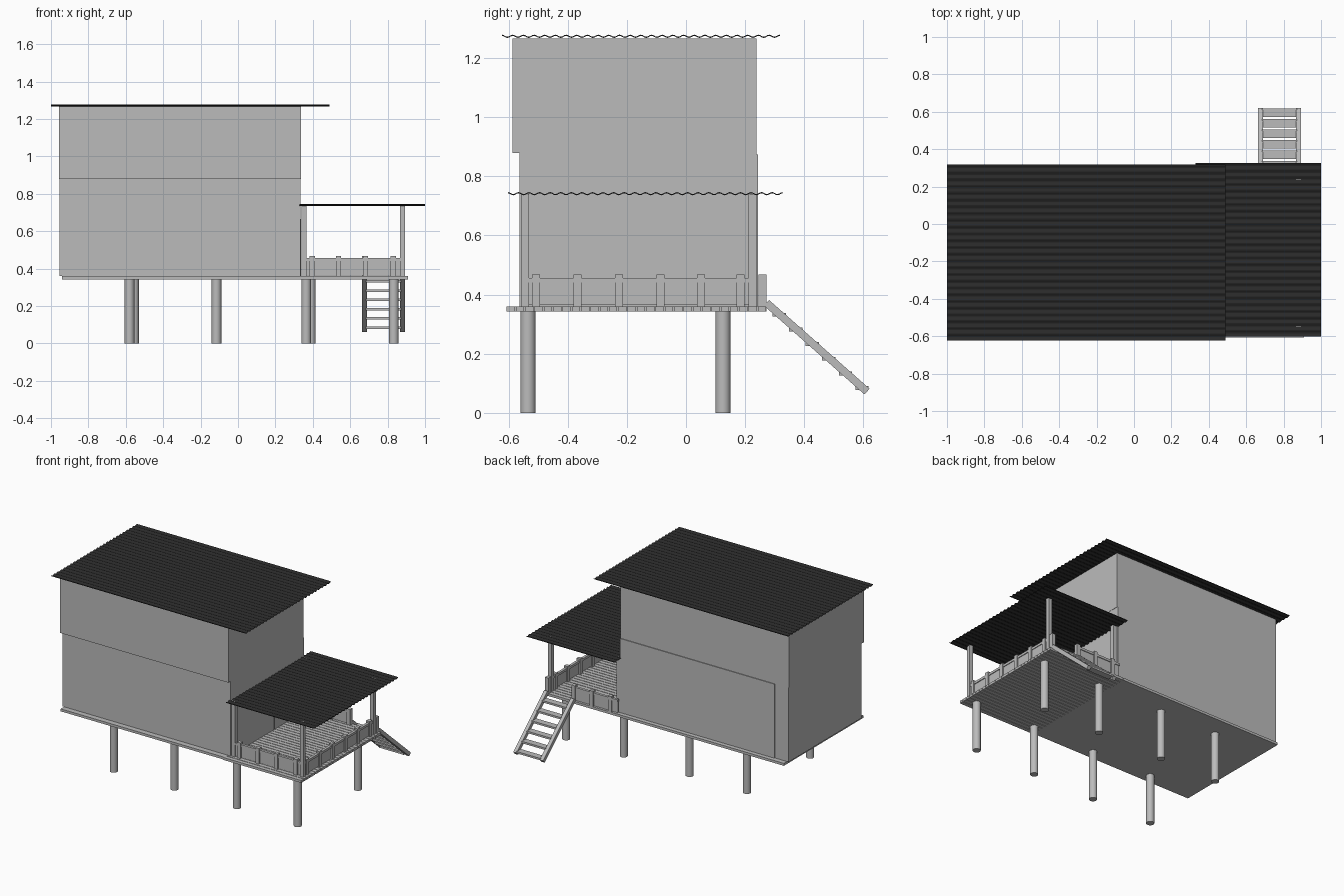
import bpy, bmesh, math
from mathutils import Matrix, Vector

if "Cube" in bpy.data.objects:
    bpy.data.objects.remove(bpy.data.objects["Cube"])


def material(name, v):
    m = bpy.data.materials.new(name)
    m.diffuse_color = (v, v, v, 1)
    m.use_nodes = True
    m.node_tree.nodes["Principled BSDF"].inputs["Base Color"].default_value = m.diffuse_color
    return m


GREY = material("weathered grey", 0.5)
DARK = material("dark roofing", 0.022)


def finish(name, bm, mat):
    bmesh.ops.recalc_face_normals(bm, faces=bm.faces)
    me = bpy.data.meshes.new(name)
    bm.to_mesh(me)
    bm.free()
    me.materials.append(mat)
    ob = bpy.data.objects.new(name, me)
    bpy.context.collection.objects.link(ob)
    return ob


def add_box(bm, x0, x1, y0, y1, z0, z1):
    m = Matrix.Translation(((x0 + x1) / 2, (y0 + y1) / 2, (z0 + z1) / 2))
    m = m @ Matrix.Diagonal((x1 - x0, y1 - y0, z1 - z0, 1))
    bmesh.ops.create_cube(bm, size=1, matrix=m)


def boxes(name, items, mat=GREY):
    bm = bmesh.new()
    for b in items:
        add_box(bm, *b)
    return finish(name, bm, mat)


def post(x, y, z0, z1, w):
    return (x - w / 2, x + w / 2, y - w / 2, y + w / 2, z0, z1)


# House body: overhanging upper storey, lower storey, raised back panel
boxes("upper_walls", [(-0.957, 0.337, -0.586, 0.238, 0.878, 1.266)])
boxes("lower_walls", [(-0.955, 0.335, -0.5625, 0.238, 0.36, 0.878)])
boxes("back_panel", [(-0.85, 0.335, 0.236, 0.243, 0.36, 0.874)])
boxes("door_seam", [(0.333, 0.338, -0.085, -0.081, 0.36, 0.665)])

# Floor slab below the house and porch planks running along x
boxes("house_floor", [(-0.942, 0.315, -0.60, 0.272, 0.343, 0.36)])
n = 28
pitch = (0.275 + 0.606) / n
boxes("porch_planks", [(0.31, 0.91, -0.606 + i * pitch, -0.606 + (i + 1) * pitch - 0.004,
                        0.343, 0.36) for i in range(n)])

# Round stilts in two rows
bm = bmesh.new()
for y, xs in ((-0.534, (-0.58, -0.115, 0.365, 0.833)), (0.125, (-0.556, -0.115, 0.39, 0.833))):
    for x in xs:
        bmesh.ops.create_cone(bm, cap_ends=True, segments=20, radius1=0.0255, radius2=0.0255,
                              depth=0.345, matrix=Matrix.Translation((x, y, 0.1725)))
stilts = finish("stilts", bm, GREY)
bpy.context.view_layer.objects.active = stilts
stilts.select_set(True)
bpy.ops.object.shade_smooth_by_angle(angle=math.radians(35))


# Corrugated roof sheets
def roof(name, x0, x1, y0, y1, z, waves=26, seg=6):
    bm = bmesh.new()
    count = waves * seg
    rings = []
    for i in range(count + 1):
        y = y0 + (y1 - y0) * i / count
        h = z + 0.0035 * math.cos(2 * math.pi * i / seg)
        rings.append([bm.verts.new(p) for p in ((x0, y, h - 0.002), (x1, y, h - 0.002),
                                                (x1, y, h + 0.002), (x0, y, h + 0.002))])
    for a, b in zip(rings, rings[1:]):
        for k in range(4):
            bm.faces.new((a[k], a[(k + 1) % 4], b[(k + 1) % 4], b[k]))
    bm.faces.new(rings[0])
    bm.faces.new(rings[-1])
    return finish(name, bm, DARK)


roof("main_roof", -1.0, 0.49, -0.622, 0.317, 1.273)
roof("porch_roof", 0.328, 1.0, -0.602, 0.327, 0.741)

# Posts holding the porch roof
boxes("porch_roof_posts", [post(x, y, 0.36, 0.74, 0.027)
                           for x in (0.353, 0.879) for y in (-0.545, 0.224)])


# Railings: short posts, thin infill panel and a top rail
def railing(name, axis, fixed, stations, ends):
    items = []
    for s in stations:
        x, y = (s, fixed) if axis == "x" else (fixed, s)
        items.append(post(x, y, 0.36, 0.468, 0.027))
    for half, z0, z1 in ((0.004, 0.364, 0.44), (0.009, 0.44, 0.456)):
        a, b = (ends[0], ends[1]), (fixed - half, fixed + half)
        items.append((*a, *b, z0, z1) if axis == "x" else (*b, *a, z0, z1))
    boxes(name, items)


railing("front_railing", "x", -0.545, (0.397, 0.538, 0.682, 0.83), (0.365, 0.866))
railing("side_railing", "y", 0.879, (-0.507, -0.367, -0.226, -0.086, 0.05, 0.184), (-0.532, 0.211))
railing("back_railing", "x", 0.258, (0.397, 0.538, 0.677), (0.34, 0.677))
boxes("stair_end_post", [post(0.879, 0.258, 0.36, 0.468, 0.027)])

# Stair: two sloping stringers and six treads
bm = bmesh.new()
top, bottom = Vector((0, 0.272, 0.372)), Vector((0, 0.612, 0.072))
run = bottom - top
tilt = Matrix.Rotation(math.atan2(run.z, run.y), 4, "X")
for x in (0.676, 0.880):
    m = Matrix.Translation((top + bottom) / 2 + Vector((x, 0, 0))) @ tilt
    bmesh.ops.create_cube(bm, size=1, matrix=m @ Matrix.Diagonal((0.026, run.length, 0.026, 1)))
for i in range(6):
    p = top + run * (0.13 + i * 0.165)
    add_box(bm, 0.685, 0.871, p.y - 0.024, p.y + 0.021, p.z - 0.008, p.z + 0.005)
finish("stairs", bm, GREY)
